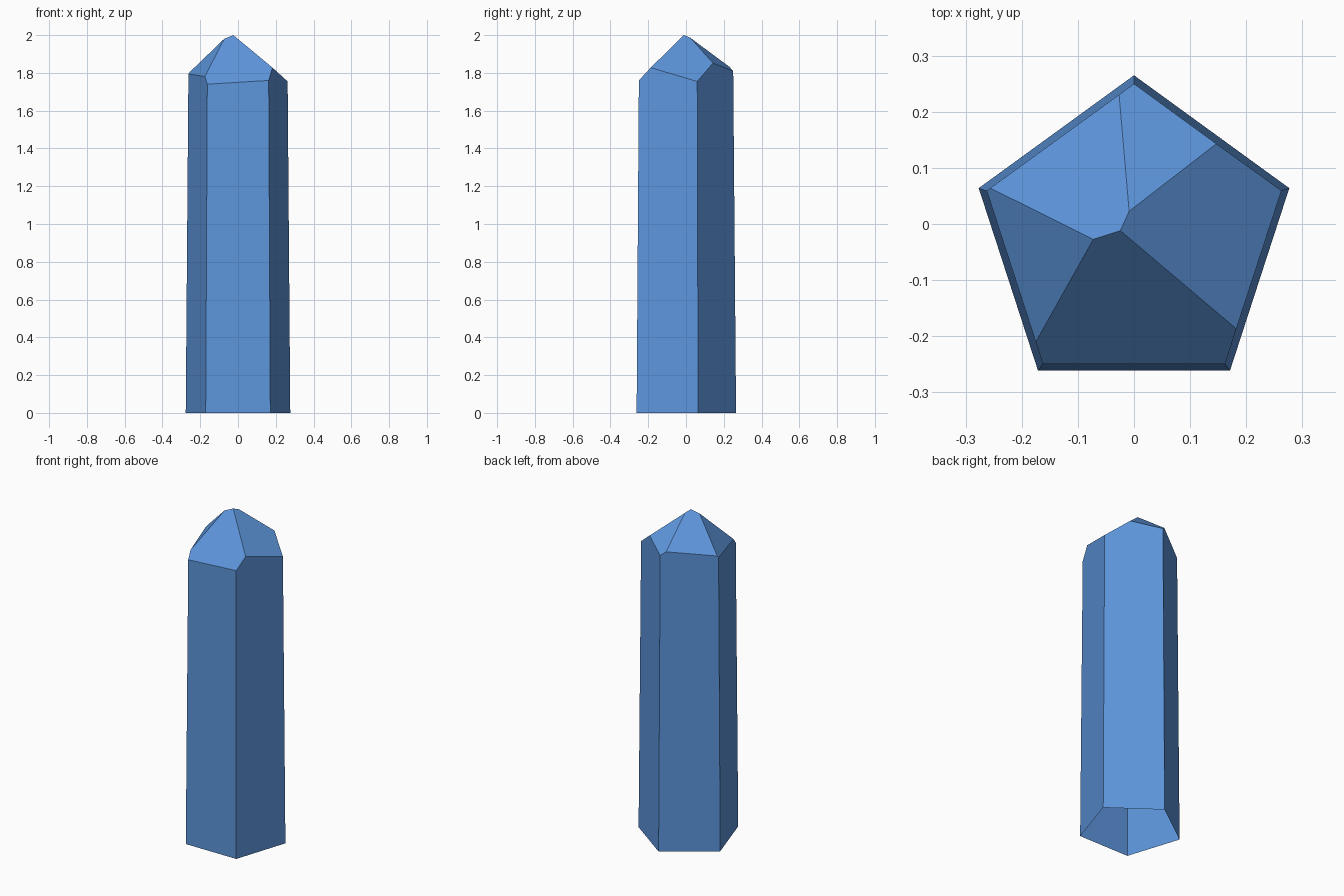
import bpy
import bmesh
from math import sin, cos, tau
from mathutils import Vector

cube = bpy.data.objects.get("Cube")
if cube:
    bpy.data.objects.remove(cube, do_unlink=True)

SIDES, RADIUS, CENTRE_Y = 5, 0.291, -0.026
BLANK_HEIGHT, TOP_SCALE = 2.2, 0.937

# Crystal blue
blue = bpy.data.materials.new("crystal_blue")
blue.use_nodes = True
colour = (0.11, 0.305, 0.715, 1.0)
blue.diffuse_color = colour
blue.node_tree.nodes["Principled BSDF"].inputs["Base Color"].default_value = colour


def ring(bm, radius, z):
    """One pentagon with a corner pointing to the back."""
    angles = [tau * i / SIDES for i in range(SIDES)]
    return [bm.verts.new((-radius * sin(a), CENTRE_Y + radius * cos(a), z)) for a in angles]


def cut_facet(bm, slope_x, slope_y, height):
    """Slice off all above the plane z = slope_x*x + slope_y*y + height and cap it."""
    result = bmesh.ops.bisect_plane(
        bm, geom=bm.verts[:] + bm.edges[:] + bm.faces[:], dist=1e-5,
        plane_co=(0, 0, height), plane_no=Vector((-slope_x, -slope_y, 1)).normalized(),
        clear_outer=True)
    rim = [e for e in result["geom_cut"] if isinstance(e, bmesh.types.BMEdge)]
    bmesh.ops.edgeloop_fill(bm, edges=rim)


# Tapered five-sided shaft
bm = bmesh.new()
base = ring(bm, RADIUS, 0)
top = ring(bm, RADIUS * TOP_SCALE, BLANK_HEIGHT)
for i in range(SIDES):
    j = (i + 1) % SIDES
    bm.faces.new((base[i], base[j], top[j], top[i]))
bm.faces.new(top)
floor = bm.faces.new(base[::-1])

# Slanted tip facets: front, right, back left, left, back right
for facet in ((0.061, 1.057, 2.014), (-0.849, -0.019, 1.979), (0.622, -0.689, 2.007),
              (1.179, 0.43, 2.078), (-0.271, -0.766, 2.001)):
    cut_facet(bm, *facet)

# The underside is open
bmesh.ops.recalc_face_normals(bm, faces=bm.faces[:])
underside = [f for f in bm.faces if all(v.co.z < 0.001 for v in f.verts)]
bmesh.ops.delete(bm, geom=underside, context="FACES_ONLY")

mesh = bpy.data.meshes.new("crystal_shaft")
bm.to_mesh(mesh)
bm.free()
mesh.materials.append(blue)
crystal = bpy.data.objects.new("crystal_shaft", mesh)
bpy.context.collection.objects.link(crystal)
